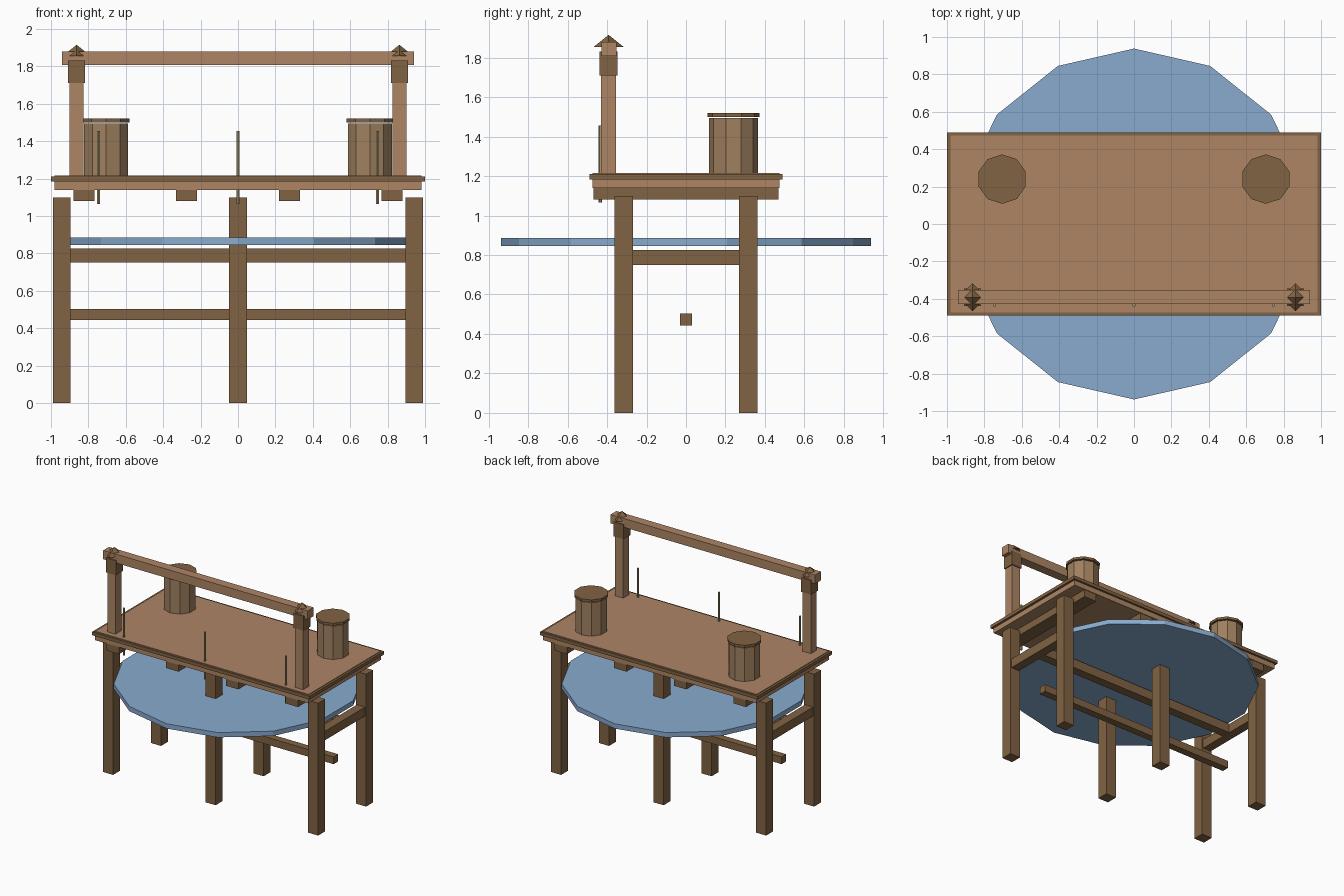
import bpy, bmesh
from math import sin, cos, pi

if "Cube" in bpy.data.objects:
    bpy.data.objects.remove(bpy.data.objects["Cube"])


def material(name, r, g, b):
    m = bpy.data.materials.new(name)
    m.diffuse_color = (r, g, b, 1)
    m.use_nodes = True
    m.node_tree.nodes["Principled BSDF"].inputs["Base Color"].default_value = m.diffuse_color
    return m


DARK = material("dark_wood", 0.22, 0.125, 0.056)
LIGHT = material("light_wood", 0.42, 0.235, 0.13)
STAVE = material("stave_wood", 0.35, 0.216, 0.114)
WATER = material("water_blue", 0.25, 0.41, 0.62)
REED = material("reed", 0.38, 0.31, 0.16)


def finish(name, bm, mat):
    bmesh.ops.recalc_face_normals(bm, faces=bm.faces)
    me = bpy.data.meshes.new(name)
    bm.to_mesh(me)
    bm.free()
    me.materials.append(mat)
    ob = bpy.data.objects.new(name, me)
    bpy.context.collection.objects.link(ob)
    return ob


def box(name, x, y, z, mat):
    """Box from (min, max) ranges on each axis."""
    bm = bmesh.new()
    bmesh.ops.create_cube(bm, size=1)
    for v in bm.verts:
        v.co = [(r[0] + r[1]) / 2 + c * (r[1] - r[0]) for r, c in zip((x, y, z), v.co)]
    return finish(name, bm, mat)


def prism(name, x, y, z0, z1, radius, sides, mat, pointed=False):
    """Upright prism or pyramid with one corner towards +y."""
    bm = bmesh.new()
    ring = [(x + radius * sin(2 * pi * i / sides), y + radius * cos(2 * pi * i / sides))
            for i in range(sides)]
    low = [bm.verts.new((px, py, z0)) for px, py in ring]
    bm.faces.new(low)
    if pointed:
        top = [bm.verts.new((x, y, z1))] * sides
    else:
        top = [bm.verts.new((px, py, z1)) for px, py in ring]
        bm.faces.new(top)
    for i in range(sides):
        j = (i + 1) % sides
        face = [low[i], low[j], top[j]] + ([] if pointed else [top[i]])
        bm.faces.new(face)
    return finish(name, bm, mat)


def around(c, half):
    return (c - half, c + half)


# Legs
for x in (-0.943, 0, 0.943):
    for y in (-0.315, 0.315):
        box("leg", around(x, 0.047), around(y, 0.046), (0, 1.10), DARK)

# Braces between the legs
for x in (-0.943, 0.943):
    box("side_brace", around(x, 0.037), (-0.27, 0.27), (0.75, 0.825), DARK)
box("upper_long_brace", (-0.905, 0.905), around(0, 0.037), (0.75, 0.825), DARK)
box("lower_long_brace", (-0.9, 0.9), around(0, 0.03), (0.443, 0.503), DARK)

# Water disc
prism("water_disc", 0, 0, 0.845, 0.885, 0.938, 14, WATER)

# Deck, edge trim and joists
box("deck", (-0.982, 0.982), (-0.474, 0.474), (1.14, 1.215), LIGHT)
box("deck_trim", (-1, 1), (-0.49, 0.49), (1.183, 1.21), DARK)
for x in (-0.823, -0.275, 0.275, 0.823):
    box("joist", around(x, 0.057), (-0.469, 0.469), (1.08, 1.14), DARK)

# Front rail: posts, caps, finials and top beam
for x in (-0.863, 0.863):
    box("rail_post", around(x, 0.038), around(-0.392, 0.038), (1.21, 1.82), LIGHT)
    box("post_cap", around(x, 0.046), around(-0.392, 0.046), (1.71, 1.83), DARK)
    prism("finial", x, -0.392, 1.855, 1.915, 0.075, 4, DARK, pointed=True)
box("rail_beam", (-0.94, 0.94), around(-0.39, 0.038), (1.807, 1.88), LIGHT)

# Thin rods along the front edge
for x in (-0.745, 0, 0.745):
    prism("rod", x, -0.434, 1.065, 1.455, 0.009, 6, REED)

# Barrels with lids
for x in (-0.705, 0.705):
    prism("barrel", x, 0.24, 1.215, 1.493, 0.124, 10, STAVE)
    prism("barrel_lid", x, 0.24, 1.5, 1.52, 0.132, 10, DARK)
